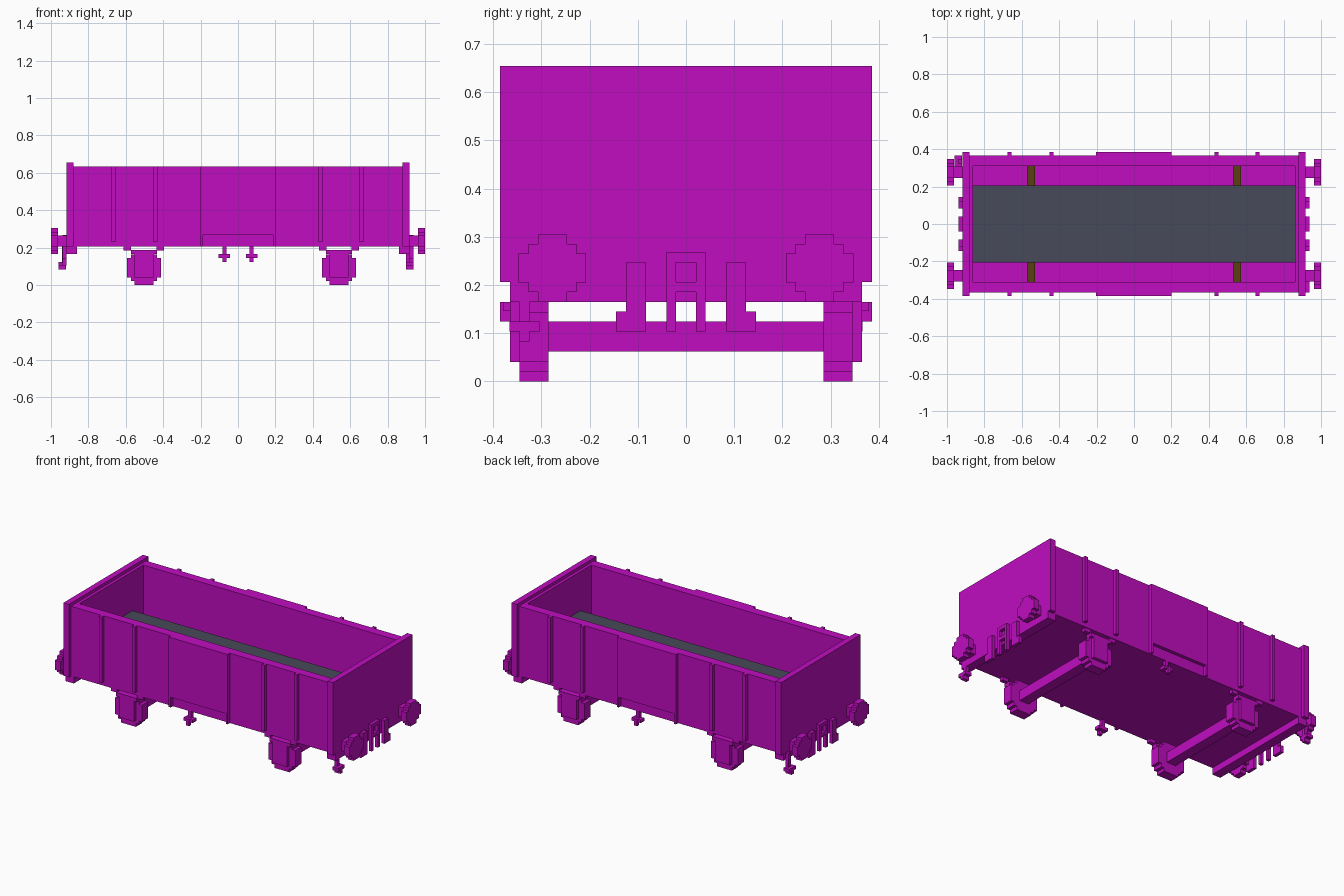
import bpy
import bmesh
from mathutils import Vector

cube = bpy.data.objects.get("Cube")
if cube:
    bpy.data.objects.remove(cube, do_unlink=True)


def material(name, rgb):
    m = bpy.data.materials.new(name)
    m.use_nodes = True
    col = (*rgb, 1)
    m.diffuse_color = col
    m.node_tree.nodes["Principled BSDF"].inputs["Base Color"].default_value = col
    return m


MAGENTA = material("magenta paint", (0.53, 0.004, 0.53))
STEEL = material("steel grey", (0.063, 0.07, 0.1))
WOOD = material("brown wood", (0.1, 0.05, 0.006))


def build(name, boxes, mat=MAGENTA):
    """One object from boxes, each given as x, y and z ranges."""
    bm = bmesh.new()
    for ranges in boxes:
        lo = Vector([min(r) for r in ranges])
        hi = Vector([max(r) for r in ranges])
        verts = bmesh.ops.create_cube(bm, size=1)["verts"]
        for v in verts:
            v.co = (lo + hi) / 2 + v.co * (hi - lo)
    mesh = bpy.data.meshes.new(name)
    bm.to_mesh(mesh)
    bm.free()
    mesh.materials.append(mat)
    ob = bpy.data.objects.new(name, mesh)
    bpy.context.collection.objects.link(ob)
    return ob


def around(c, h):
    return (c - h, c + h)


def span(s, a, b):
    return (s * a, s * b)


# Open body: floor and side walls
build("floor", [((-0.88, 0.88), (-0.365, 0.365), (0.206, 0.227))])
for s, side in ((-1, "front"), (1, "back")):
    build(side + "_wall", [((-0.88, 0.88), span(s, 0.31, 0.365), (0.206, 0.635))])

    # Side ribs
    for x in (-0.666, -0.441, 0.441, 0.66):
        build(side + "_rib", [(around(x, 0.01), span(s, 0.365, 0.386), (0.23, 0.635))])

    # Door, cut away along its bottom
    out = span(s, 0.365, 0.386)
    build(side + "_door", [
        ((-0.202, 0.2), out, (0.268, 0.635)),
        ((-0.202, -0.187), out, (0.206, 0.268)),
        ((0.187, 0.2), out, (0.206, 0.268)),
    ])

    # Small brake bracket beneath the door
    x = s * 0.073
    build(side + "_bracket", [
        (around(x, 0.0105), span(s, 0.345, 0.365), (0.145, 0.206)),
        (around(x, 0.0105), out, (0.124, 0.165)),
        (around(x, 0.031), span(s, 0.345, 0.38), (0.146, 0.165)),
    ])

# End walls, headstocks, buffers and couplings
for s, end in ((-1, "right"), (1, "left")):
    face = 0.917
    build(end + "_end_wall", [
        (span(s, 0.861, 0.88), (-0.365, 0.365), (0.206, 0.635)),
        (span(s, 0.88, face), (-0.386, 0.386), (0.206, 0.654)),
    ])
    build(end + "_headstock", [(span(s, 0.861, face), (-0.365, 0.365), (0.165, 0.206))])

    for y in (-0.277, 0.277):
        steps = ((0.03, 0.07), (0.05, 0.05), (0.07, 0.03))
        build(end + "_buffer_head", [
            (span(s, 0.963, 1), around(y, a), around(0.235, b)) for a, b in steps])
        build(end + "_buffer_stem", [(span(s, face, 0.963), around(y, 0.03), around(0.235, 0.03))])

    plate = span(s, face, 0.937)
    build(end + "_coupling", [
        (plate, (-0.04, -0.021), (0.104, 0.268)),
        (plate, (0.021, 0.04), (0.104, 0.268)),
        (plate, (-0.021, 0.021), (0.247, 0.268)),
        (plate, (-0.021, 0.021), (0.185, 0.206)),
    ])
    for t in (-1, 1):
        build(end + "_hose", [
            (plate, span(t, 0.083, 0.124), (0.104, 0.247)),
            (plate, span(t, 0.124, 0.145), (0.104, 0.145)),
        ])

    # Hanging lever at one corner of each end
    x = 0.898 if s > 0 else -0.92
    y = -s * 0.335
    build(end + "_lever", [
        (span(s, abs(x), abs(x) + 0.02), around(y, 0.0105), (0.083, 0.206)),
        (span(s, abs(x), abs(x) + 0.04), around(y, 0.0105), (0.083, 0.124)),
        (span(s, abs(x), abs(x) + 0.04), around(y, 0.031), (0.104, 0.124)),
    ])

# Wheelsets: stepped wheels, axle boxes, springs and axles
for c in (-0.503, 0.54):
    build("axle", [(around(c, 0.031), (-0.29, 0.29), (0.062, 0.124))])
    for s in (-1, 1):
        steps = ((0.05, 0.0925), (0.07, 0.072), (0.091, 0.051))
        build("wheel", [
            (around(c, a), span(s, 0.285, 0.345), around(0.0925, b)) for a, b in steps])
        build("axle_box", [(around(c, 0.05), span(s, 0.345, 0.365), (0.04, 0.165))])
        build("spring", [
            (around(c, 0.07), span(s, 0.325, 0.365), (0.165, 0.187)),
            (around(c - 0.088, 0.02), span(s, 0.335, 0.36), (0.185, 0.206)),
            (around(c + 0.088, 0.02), span(s, 0.335, 0.36), (0.185, 0.206)),
        ])

# Load: a steel slab resting on wooden beams
for x in (-0.55, 0.55):
    build("load_beam", [(around(x, 0.021), (-0.31, 0.31), (0.227, 0.268))], WOOD)
build("load_slab", [((-0.861, 0.861), (-0.206, 0.206), (0.268, 0.395))], STEEL)
